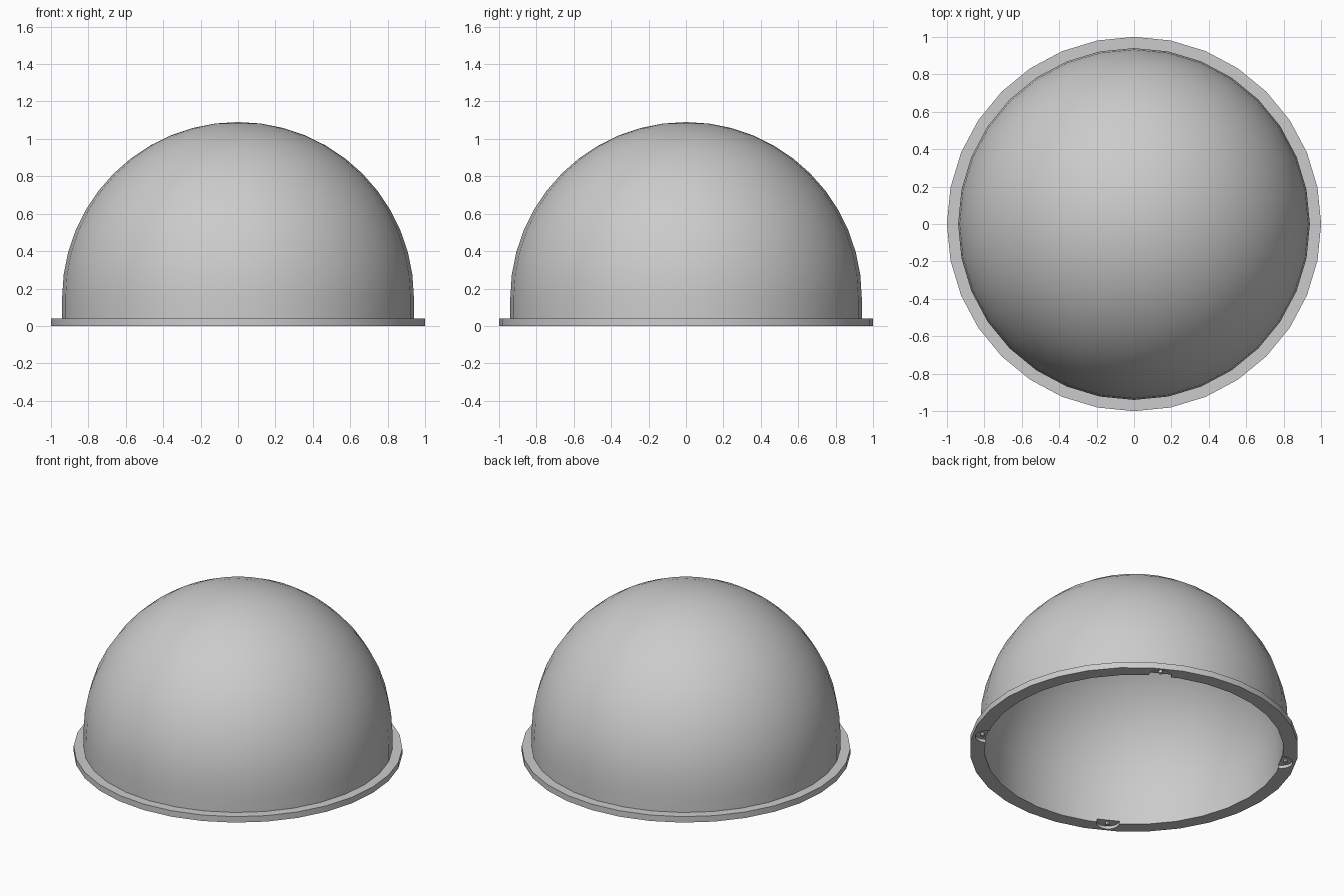
import bpy
import bmesh
from math import sin, cos, pi, radians
from mathutils import Matrix, Vector

if "Cube" in bpy.data.objects:
    bpy.data.objects.remove(bpy.data.objects["Cube"], do_unlink=True)

SIDES = 32
OUTER, INNER, RIM = 0.94, 0.91, 1.0
FLANGE_H, SPRING = 0.04, 0.15

grey = bpy.data.materials.new("light_grey")
grey.use_nodes = True
colour = (0.6, 0.6, 0.6, 1)
grey.diffuse_color = colour
grey.node_tree.nodes["Principled BSDF"].inputs["Base Color"].default_value = colour


def make_object(name, bm):
    bmesh.ops.recalc_face_normals(bm, faces=bm.faces)
    mesh = bpy.data.meshes.new(name)
    bm.to_mesh(mesh)
    bm.free()
    mesh.materials.append(grey)
    obj = bpy.data.objects.new(name, mesh)
    bpy.context.collection.objects.link(obj)
    return obj


def lathe(name, profile):
    """Spin a closed (radius, height) outline about z."""
    bm = bmesh.new()
    verts = [bm.verts.new((r, 0, z)) for r, z in profile]
    edges = [bm.edges.new((a, b)) for a, b in zip(verts, verts[1:] + verts[:1])
             if a.co.x > 1e-5 or b.co.x > 1e-5]
    bmesh.ops.spin(bm, geom=verts + edges, axis=(0, 0, 1), cent=(0, 0, 0),
                   angle=2 * pi, steps=SIDES)
    bmesh.ops.remove_doubles(bm, verts=bm.verts, dist=1e-4)
    return make_object(name, bm)


def discs(name, ring_radius, radius, z0, z1, segments):
    """Four upright discs spaced evenly around the flange."""
    bm = bmesh.new()
    for angle in (60, 150, 240, 330):
        a = radians(angle)
        place = Vector((ring_radius * cos(a), ring_radius * sin(a), (z0 + z1) / 2))
        bmesh.ops.create_cone(bm, cap_ends=True, segments=segments, radius1=radius,
                              radius2=radius, depth=z1 - z0,
                              matrix=Matrix.Translation(place))
    return make_object(name, bm)


def smooth(obj):
    bpy.ops.object.select_all(action='DESELECT')
    obj.select_set(True)
    bpy.context.view_layer.objects.active = obj
    bpy.ops.object.shade_smooth_by_angle(angle=radians(30))


def arc(radius, rings=12):
    return [(radius * cos(i * pi / 2 / rings), SPRING + radius * sin(i * pi / 2 / rings))
            for i in range(rings)] + [(0, SPRING + radius)]


# Hollow dome on a short straight wall
dome = lathe("dome_shell", [(OUTER, FLANGE_H)] + arc(OUTER)
             + arc(INNER)[::-1] + [(INNER, FLANGE_H)])
smooth(dome)

# Flat base flange
flange = lathe("base_flange", [(INNER, 0), (RIM, 0), (RIM, FLANGE_H), (INNER, FLANGE_H)])

# Half-round recesses under the inner edge
cutter = discs("recess_cutter", INNER, 0.07, -0.02, 0.02, 24)
cutter.hide_render = True
cut = flange.modifiers.new("recesses", 'BOOLEAN')
cut.operation = 'DIFFERENCE'
cut.solver = 'EXACT'
cut.object = cutter
bpy.context.view_layer.objects.active = flange
bpy.ops.object.modifier_apply(modifier=cut.name)
bpy.data.objects.remove(cutter, do_unlink=True)
smooth(flange)

# Small pin in each recess
smooth(discs("recess_pins", 0.935, 0.012, 0.003, 0.025, 12))
